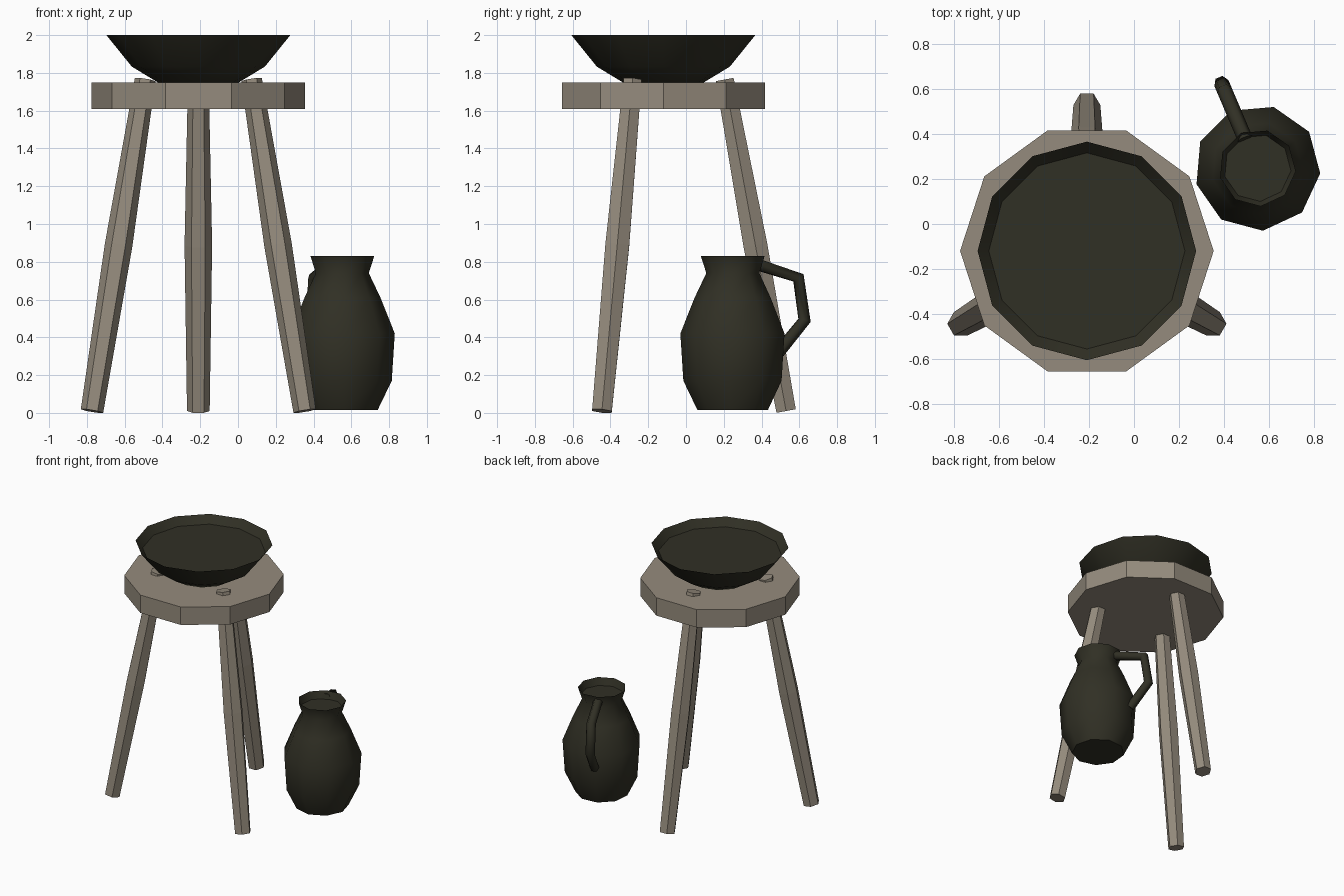
import bpy
import bmesh
from math import cos, sin, radians, tau
from mathutils import Vector

cube = bpy.data.objects.get("Cube")
if cube:
    bpy.data.objects.remove(cube)


def material(name, rgb):
    mat = bpy.data.materials.new(name)
    mat.use_nodes = True
    mat.diffuse_color = (*rgb, 1)
    bsdf = next(n for n in mat.node_tree.nodes if n.type == 'BSDF_PRINCIPLED')
    bsdf.inputs["Base Color"].default_value = (*rgb, 1)
    return mat


WOOD = material("weathered wood", (0.30, 0.26, 0.205))
CLAY = material("dark olive clay", (0.030, 0.029, 0.018))

STOOL = Vector((-0.21, -0.12, 0))
JUG = Vector((0.55, 0.25, 0))
UP = Vector((0, 0, 1))


def loft(name, rings, mat, smooth=False):
    """Skin a list of vertex rings and cap both ends."""
    bm = bmesh.new()
    loops = [[bm.verts.new(p) for p in ring] for ring in rings]
    n = len(loops[0])
    for a, b in zip(loops, loops[1:]):
        for i in range(n):
            j = (i + 1) % n
            bm.faces.new((a[i], a[j], b[j], b[i]))
    bm.faces.new(loops[0][::-1])
    bm.faces.new(loops[-1])
    bmesh.ops.recalc_face_normals(bm, faces=bm.faces)
    mesh = bpy.data.meshes.new(name)
    bm.to_mesh(mesh)
    bm.free()
    mesh.materials.append(mat)
    obj = bpy.data.objects.new(name, mesh)
    bpy.context.collection.objects.link(obj)
    if smooth:
        bpy.ops.object.select_all(action='DESELECT')
        obj.select_set(True)
        bpy.context.view_layer.objects.active = obj
        bpy.ops.object.shade_smooth_by_angle(angle=radians(45))
    return obj


def ring(centre, u, v, radius, sides, turn=0):
    angles = [radians(turn) + tau * i / sides for i in range(sides)]
    return [centre + radius * (u * cos(a) + v * sin(a)) for a in angles]


def lathe(name, centre, profile, sides, mat, turn=0, smooth=False):
    x, y = Vector((1, 0, 0)), Vector((0, 1, 0))
    rings = [ring(centre + UP * z, x, y, r, sides, turn) for r, z in profile]
    return loft(name, rings, mat, smooth)


# Stool seat
lathe("seat", STOOL, [(0.565, 1.61), (0.565, 1.75)], 10, WOOD)

# Splayed legs, thicker in the middle, pegged through the seat
for name, angle in (("back_leg", 90), ("right_leg", 210), ("left_leg", 330)):
    out = Vector((cos(radians(angle)), sin(radians(angle)), 0))
    foot = STOOL + out * 0.65 + UP * 0.01
    top = STOOL + out * 0.325 + UP * 1.765
    axis = (top - foot).normalized()
    side = UP.cross(out)
    depth = axis.cross(side)
    loft(name, [ring(foot.lerp(top, t), side, depth, r, 6)
                for t, r in ((0, 0.06), (0.5, 0.073), (1, 0.055))], WOOD)

# Bowl, filled almost to the rim
lathe("bowl", STOOL,
      [(0.215, 1.75), (0.352, 1.833), (0.487, 2.0), (0.437, 1.943)],
      12, CLAY, smooth=True)

# Jug, filled to the neck
lathe("jug", JUG,
      [(0.19, 0.015), (0.265, 0.17), (0.281, 0.42), (0.205, 0.61),
       (0.143, 0.74), (0.172, 0.83), (0.15, 0.775)],
      9, CLAY, turn=-5, smooth=True)

# Jug handle
out = Vector((cos(radians(113)), sin(radians(113)), 0))
path = [(0.14, 0.785), (0.375, 0.715), (0.41, 0.49), (0.26, 0.32)]
curve = bpy.data.curves.new("jug_handle", 'CURVE')
curve.dimensions = '3D'
curve.bevel_depth = 0.034
curve.bevel_resolution = 1
curve.use_fill_caps = True
spline = curve.splines.new('POLY')
spline.points.add(len(path) - 1)
for point, (r, z) in zip(spline.points, path):
    point.co = (*(JUG + out * r + UP * z), 1)
curve.materials.append(CLAY)
bpy.context.collection.objects.link(bpy.data.objects.new("jug_handle", curve))
